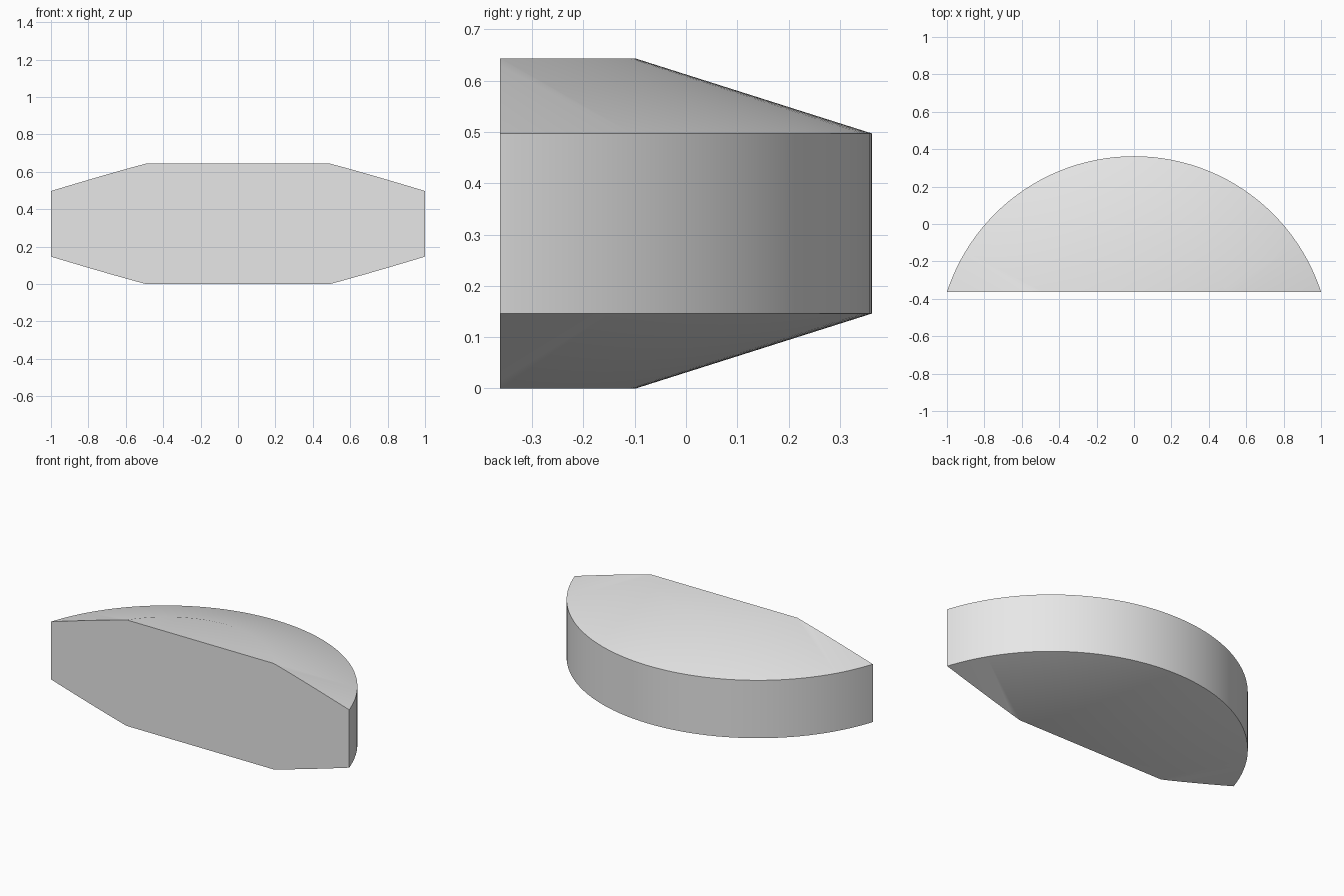
import bpy, bmesh, math

if "Cube" in bpy.data.objects:
    bpy.data.objects.remove(bpy.data.objects["Cube"], do_unlink=True)

# Material
grey = bpy.data.materials.new("light_grey")
grey.use_nodes = True
colour = (0.8, 0.8, 0.8, 1)
grey.diffuse_color = colour
grey.node_tree.nodes["Principled BSDF"].inputs["Base Color"].default_value = colour

# Dimensions: a disc with wide sloping rims, cut along a chord
CENTRE_Y, FRONT_Y = -0.69, -0.3625
RIM, FLAT = 1.0523, 0.592
HEIGHT, BEVEL = 0.643, 0.146
SEGMENTS = 128

# Lathe the rim profile around the disc axis
profile = [(FLAT, 0), (RIM, BEVEL), (RIM, HEIGHT - BEVEL), (FLAT, HEIGHT)]
bm = bmesh.new()
rings = []
for radius, z in profile:
    ring = []
    for i in range(SEGMENTS):
        a = math.tau * i / SEGMENTS
        ring.append(bm.verts.new((radius * math.cos(a),
                                  CENTRE_Y + radius * math.sin(a), z)))
    rings.append(ring)
for low, high in zip(rings, rings[1:]):
    for i in range(SEGMENTS):
        j = (i + 1) % SEGMENTS
        bm.faces.new((low[i], low[j], high[j], high[i]))
bm.faces.new(rings[-1])
bm.faces.new(rings[0][::-1])

# Slice off the front and close the flat face
cut = bmesh.ops.bisect_plane(bm, geom=bm.verts[:] + bm.edges[:] + bm.faces[:],
                             plane_co=(0, FRONT_Y, 0), plane_no=(0, -1, 0),
                             clear_outer=True)
edges = [e for e in cut["geom_cut"] if isinstance(e, bmesh.types.BMEdge)]
bmesh.ops.contextual_create(bm, geom=edges)
bmesh.ops.recalc_face_normals(bm, faces=bm.faces[:])

mesh = bpy.data.meshes.new("disc_segment")
bm.to_mesh(mesh)
bm.free()
mesh.materials.append(grey)
segment = bpy.data.objects.new("disc_segment", mesh)
bpy.context.collection.objects.link(segment)

# Smooth curved surfaces, keep the outer edges sharp
bpy.ops.object.select_all(action='DESELECT')
segment.select_set(True)
bpy.context.view_layer.objects.active = segment
bpy.ops.object.shade_smooth_by_angle(angle=math.radians(30))
